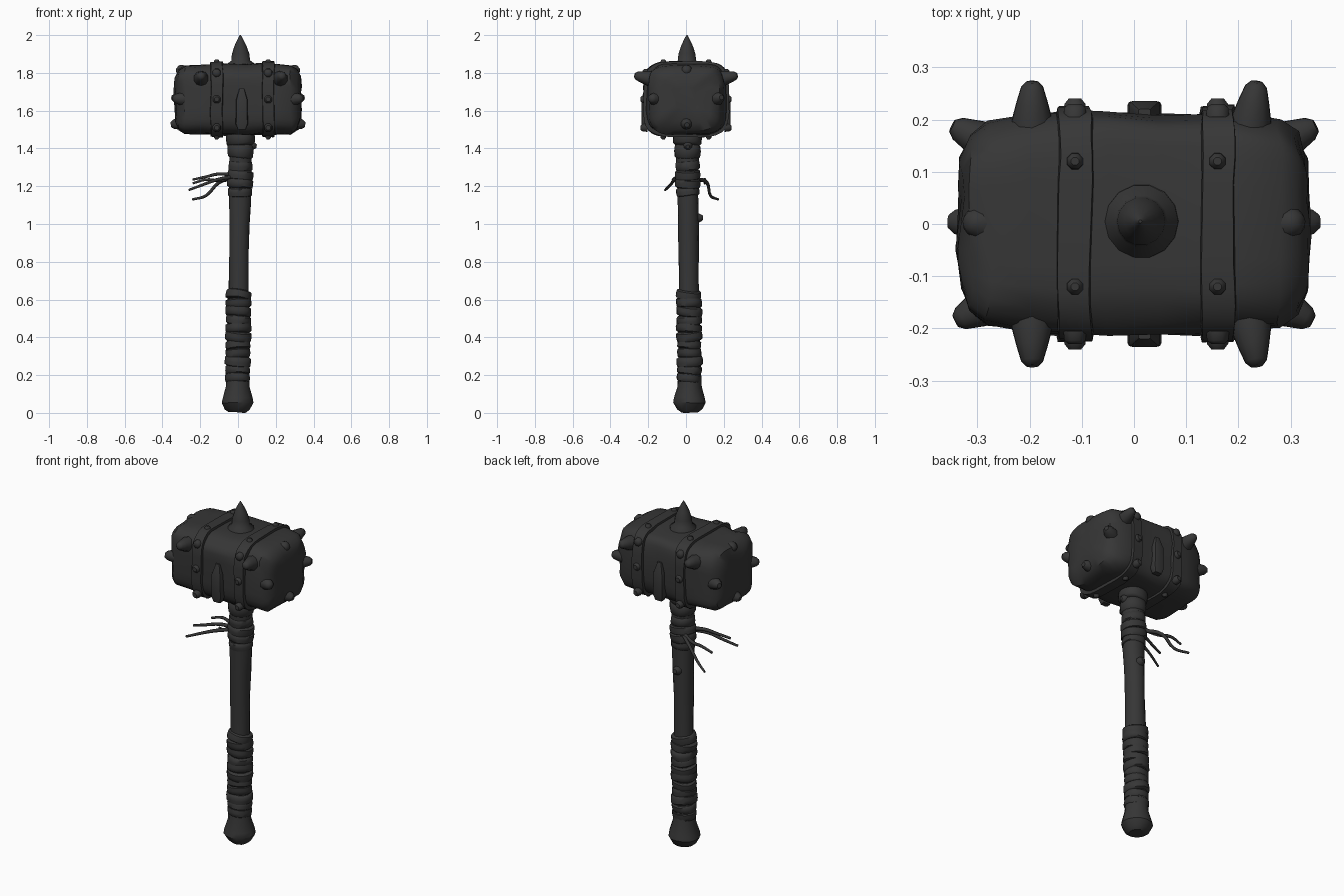
import bpy, bmesh, math, random
from mathutils import Vector, Matrix, noise

if "Cube" in bpy.data.objects:
    bpy.data.objects.remove(bpy.data.objects["Cube"])

random.seed(4)
iron = bpy.data.materials.new("dark_iron")
iron.diffuse_color = (0.037, 0.037, 0.037, 1)
iron.use_nodes = True
iron.node_tree.nodes["Principled BSDF"].inputs["Base Color"].default_value = iron.diffuse_color


def finish(name, bm, angle=40):
    bmesh.ops.recalc_face_normals(bm, faces=bm.faces)
    me = bpy.data.meshes.new(name)
    bm.to_mesh(me)
    bm.free()
    ob = bpy.data.objects.new(name, me)
    bpy.context.collection.objects.link(ob)
    me.materials.append(iron)
    bpy.ops.object.select_all(action='DESELECT')
    ob.select_set(True)
    bpy.context.view_layer.objects.active = ob
    bpy.ops.object.shade_smooth_by_angle(angle=math.radians(angle))
    return ob


def loft(bm, stations, n, power=2.0, mat=None, rough=0.0):
    """Skin closed rings (height, half_a, half_b, centre_a, centre_b) along local z."""
    mat = mat or Matrix.Identity(4)
    rings = []
    for h, a, b, ca, cb in stations:
        ring = []
        for i in range(n):
            t = 2 * math.pi * (i + 0.5) / n
            c, s = math.cos(t), math.sin(t)
            p = Vector((ca + a * math.copysign(abs(c) ** (2 / power), c),
                        cb + b * math.copysign(abs(s) ** (2 / power), s), h))
            p = mat @ p
            if rough:
                p += noise.noise_vector(p * 11) * rough
            ring.append(bm.verts.new(p))
        rings.append(ring)
    for r0, r1 in zip(rings, rings[1:]):
        for i in range(n):
            j = (i + 1) % n
            bm.faces.new((r0[i], r0[j], r1[j], r1[i]))
    bm.faces.new(rings[0][::-1])
    bm.faces.new(rings[-1])


def spike(name, base, tip, profile, n=10):
    """Spike from base to tip; profile = (fraction along, radius)."""
    base, tip = Vector(base), Vector(tip)
    d = tip - base
    m = Matrix.Translation(base) @ d.to_track_quat('Z', 'Y').to_matrix().to_4x4()
    bm = bmesh.new()
    loft(bm, [(f * d.length, r, r, 0, 0) for f, r in profile], n, mat=m)
    finish(name, bm, 50)


# Hammer head: rough rounded block lying along x (local z -> x, a -> y, b -> z)
HEAD = Matrix(((0, 0, 1, 0), (1, 0, 0, 0), (0, 1, 0, 1.66), (0, 0, 0, 1)))
half = [(0.335, 0.06, 0.06), (0.33, 0.13, 0.12), (0.312, 0.172, 0.16), (0.28, 0.195, 0.18),
        (0.2, 0.208, 0.186), (0.12, 0.212, 0.188), (0.05, 0.212, 0.188)]
sec = [(-x, a, b, 0, 0) for x, a, b in half] + [(x, a, b, 0, 0) for x, a, b in half[::-1]]
bm = bmesh.new()
loft(bm, sec, 32, 4.5, HEAD, 0.014)
finish("hammer_head", bm, 35)

# Metal straps around the head, with rivets
for k, x in enumerate((-0.113, 0.16)):
    bm = bmesh.new()
    loft(bm, [(x - 0.032, 0.215, 0.19, 0, 0), (x - 0.03, 0.225, 0.2, 0, 0),
              (x + 0.03, 0.225, 0.2, 0, 0), (x + 0.032, 0.215, 0.19, 0, 0)],
         32, 4.5, HEAD, 0.007)
    finish(f"head_strap_{k}", bm, 35)
    for s in (-1, 1):
        for z in (1.51, 1.66, 1.8):
            spike("strap_rivet", (x, s * 0.205, z), (x, s * (0.24 if z < 1.7 else 0.23), z),
                  [(0, 0.024), (0.7, 0.022), (1, 0.013)], 8)
        for y in (-0.12, 0.12):
            spike("strap_rivet", (x, y, 1.66 + s * 0.18), (x, y, 1.66 + s * 0.212),
                  [(0, 0.018), (0.7, 0.016), (1, 0.008)], 8)

# Wedge plates on the front and back of the head
for s in (-1, 1):
    bm = bmesh.new()
    loft(bm, [(1.5, 0.022, 0.016, 0.02, s * 0.213), (1.53, 0.033, 0.022, 0.02, s * 0.214),
              (1.66, 0.03, 0.022, 0.02, s * 0.214), (1.72, 0.012, 0.01, 0.02, s * 0.21)], 12, 6)
    finish("wedge_plate", bm)

# Tall crown spike on a round base
spike("crown_spike", (0.015, 0.005, 1.82), (0.012, 0.005, 2.0),
      [(0, 0.074), (0.17, 0.07), (0.25, 0.05), (0.45, 0.046), (0.68, 0.032), (0.88, 0.015), (1, 0.003)], 14)

# Large side spikes near the upper edges
SIDE = [(0, 0.042), (0.3, 0.04), (0.62, 0.031), (0.9, 0.022), (1, 0.012)]
for x, tx in ((-0.195, -0.195), (0.22, 0.235)):
    for s in (-1, 1):
        spike("side_spike", (x, s * 0.17, 1.765), (tx, s * 0.272, 1.787), SIDE)

# End spikes in a diamond on both faces
BLUNT = [(0, 0.042), (0.4, 0.036), (0.85, 0.024), (1, 0.013)]
for s in (-1, 1):
    for y, z, tx, ty, tz in ((0, 1.79, 0.32, 0.005, 1.83), (0, 1.54, 0.355, 0.005, 1.525),
                             (0.15, 1.66, 0.348, 0.188, 1.67), (-0.15, 1.66, 0.342, -0.186, 1.665)):
        spike("end_spike", (s * 0.27, y, z), (s * tx, ty, tz), BLUNT)


# Handle centre line drifts slightly with height
def mid(z):
    return -0.005 + 0.013 * min(z, 1.5), 0.02 - 0.008 * z


# Wooden handle with flared foot and collar under the head
prof = [(0, 0.045), (0.015, 0.065), (0.05, 0.084), (0.075, 0.08), (0.14, 0.064), (0.3, 0.058),
        (0.5, 0.057), (0.7, 0.054), (0.85, 0.054), (1.0, 0.055), (1.12, 0.057), (1.25, 0.058),
        (1.36, 0.062), (1.5, 0.064)]
bm = bmesh.new()
loft(bm, [(z, r, r, *mid(z)) for z, r in prof], 14, rough=0.006)
bm.verts.ensure_lookup_table()
low = min(v.co.z for v in bm.verts)
for v in bm.verts:
    if v.co.z < 0.1:
        v.co.z -= low
finish("handle", bm, 35)


def band(name, z, h, r):
    """One tilted, bulging leather turn round the handle."""
    m = (Matrix.Translation((*mid(z), z)) @ Matrix.Rotation(random.uniform(-.16, .16), 4, 'X')
         @ Matrix.Rotation(random.uniform(-.16, .16), 4, 'Y'))
    bm = bmesh.new()
    loft(bm, [(-h, r - 0.015, r - 0.015, 0, 0), (-h * 0.7, r - 0.002, r - 0.002, 0, 0), (0, r, r, 0, 0),
              (h * 0.7, r - 0.002, r - 0.002, 0, 0), (h, r - 0.015, r - 0.015, 0, 0)], 18, 2, m, 0.006)
    finish(name, bm, 50)


# Grip wrap, upper wrap and collar
for i in range(11):
    band("grip_wrap", 0.185 + i * 0.044, 0.027, random.uniform(0.064, 0.072))
for z, h, r in ((1.17, 0.025, 0.064), (1.215, 0.028, 0.07), (1.26, 0.028, 0.07), (1.31, 0.03, 0.066)):
    band("upper_wrap", z, h, r)
for z, r in ((1.385, 0.07), (1.455, 0.078)):
    band("collar", z, 0.04, r)

# Knots on the handle
spike("handle_knot", (0.01, 0.05, 1.03), (0.01, 0.09, 1.035), [(0, 0.028), (0.6, 0.024), (1, 0.012)], 8)
spike("collar_knot", (0.05, 0.01, 1.42), (0.098, 0.01, 1.41), [(0, 0.03), (0.7, 0.022), (1, 0.01)], 8)

# Loose leather strands blowing to the left
strands = [((-0.02, 0.05, 1.24), (-0.1, 0.11, 1.22), (-0.17, 0.13, 1.15), (-0.24, 0.17, 1.13)),
           ((-0.02, 0.05, 1.25), (-0.1, 0.08, 1.23), (-0.17, 0.10, 1.235), (-0.24, 0.1, 1.215)),
           ((-0.03, -0.02, 1.25), (-0.11, -0.06, 1.235), (-0.18, -0.08, 1.21), (-0.26, -0.11, 1.18)),
           ((-0.03, -0.01, 1.26), (-0.1, -0.03, 1.265), (-0.17, -0.05, 1.25), (-0.24, -0.07, 1.235))]
for pts in strands:
    cu = bpy.data.curves.new("leather_strand", 'CURVE')
    cu.dimensions = '3D'
    cu.bevel_depth = 0.01
    cu.bevel_resolution = 1
    cu.resolution_u = 4
    cu.use_fill_caps = True
    sp = cu.splines.new('BEZIER')
    sp.bezier_points.add(len(pts) - 1)
    for k, (b, p) in enumerate(zip(sp.bezier_points, pts)):
        b.co = p
        b.radius = 1.1 - 0.15 * k
        b.handle_left_type = b.handle_right_type = 'AUTO'
    cu.materials.append(iron)
    bpy.context.collection.objects.link(bpy.data.objects.new("leather_strand", cu))
